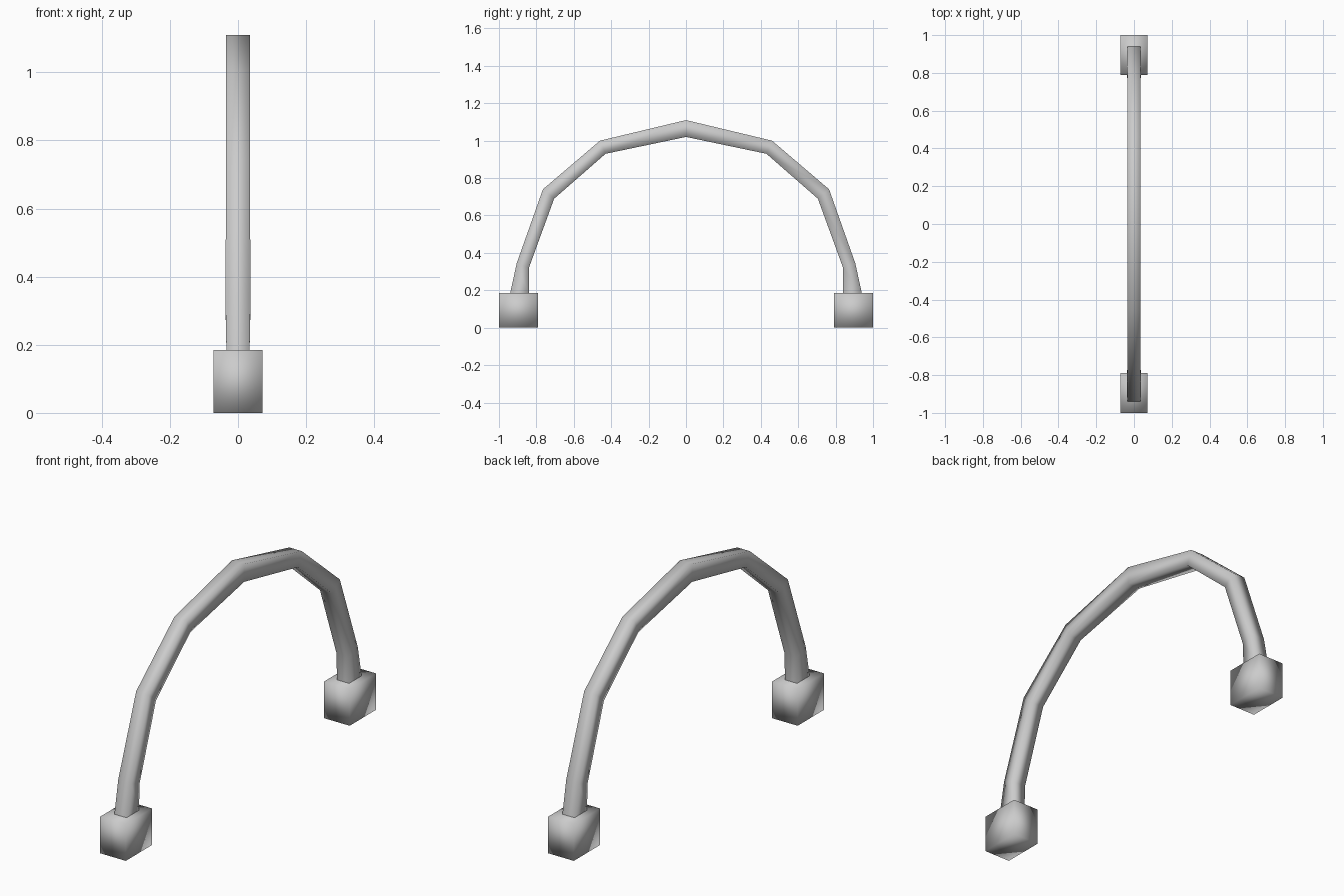
import bpy

if "Cube" in bpy.data.objects:
    bpy.data.objects.remove(bpy.data.objects["Cube"])


def make_mesh(name, verts, faces):
    mesh = bpy.data.meshes.new(name)
    mesh.from_pydata(verts, [], faces)
    mesh.shade_smooth()
    obj = bpy.data.objects.new(name, mesh)
    bpy.context.collection.objects.link(obj)
    return obj


# Arched bar: square section swept through (outer y, z, inner y, z, half width)
half = [
    (0.94, 0.185, 0.84, 0.185, 0.034),
    (0.905, 0.345, 0.84, 0.32, 0.037),
    (0.765, 0.74, 0.705, 0.69, 0.0345),
    (0.46, 1.00, 0.43, 0.93, 0.0345),
    (0.0, 1.11, 0.0, 1.02, 0.0345),
]
stations = half + [(-a, b, -c, d, w) for a, b, c, d, w in reversed(half[:-1])]
verts, faces = [], []
for oy, oz, iy, iz, w in stations:
    verts += [(-w, oy, oz), (w, oy, oz), (w, iy, iz), (-w, iy, iz)]
for s in range(len(stations) - 1):
    for k in range(4):
        a, b = s * 4 + k, s * 4 + (k + 1) % 4
        faces.append((a, a + 4, b + 4, b))
make_mesh("arched_bar", verts, faces)

# Mounting feet: one smooth-shaded block at each end
for side, y in (("front", -0.895), ("back", 0.895)):
    bpy.ops.mesh.primitive_cube_add(size=1, location=(0, y, 0.0925))
    foot = bpy.context.object
    foot.name = side + "_foot"
    foot.scale = (0.144, 0.21, 0.185)
    bpy.ops.object.transform_apply(location=False, rotation=False, scale=True)
    bpy.ops.object.shade_smooth()
